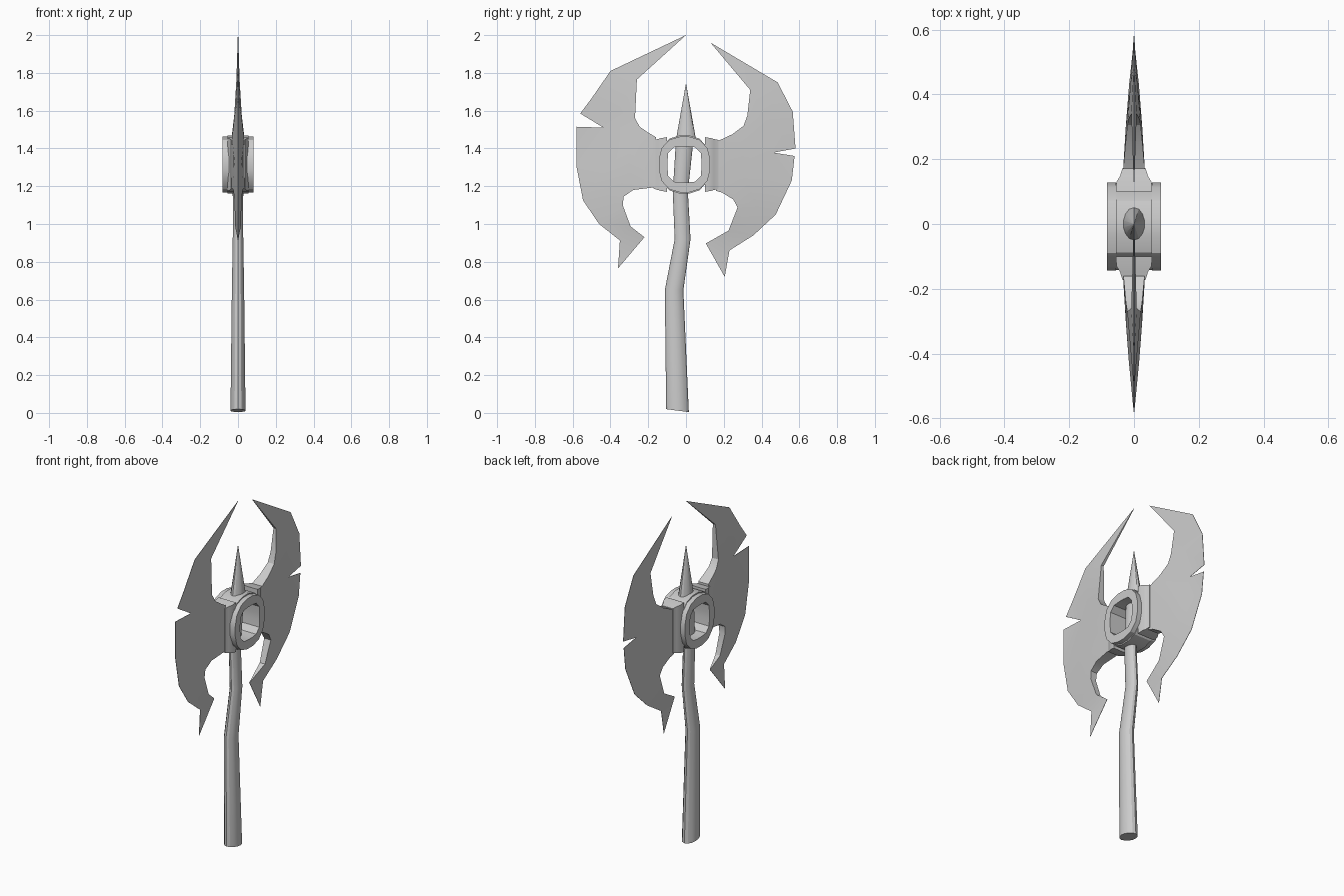
import bpy, bmesh, math
from mathutils import Vector
from mathutils.geometry import delaunay_2d_cdt

cube = bpy.data.objects.get("Cube")
if cube:
    bpy.data.objects.remove(cube)

GREY = 0.6
steel = bpy.data.materials.new("plain grey")
steel.use_nodes = True
steel.diffuse_color = (GREY, GREY, GREY, 1)
steel.node_tree.nodes["Principled BSDF"].inputs["Base Color"].default_value = (GREY, GREY, GREY, 1)

HUB_Z = 1.315


def finish(name, bm):
    """Turn a bmesh into a smooth-shaded object with sharp edges."""
    bmesh.ops.recalc_face_normals(bm, faces=bm.faces)
    mesh = bpy.data.meshes.new(name)
    bm.to_mesh(mesh)
    bm.free()
    mesh.materials.append(steel)
    obj = bpy.data.objects.new(name, mesh)
    bpy.context.collection.objects.link(obj)
    bpy.ops.object.select_all(action='DESELECT')
    obj.select_set(True)
    bpy.context.view_layer.objects.active = obj
    bpy.ops.object.shade_smooth_by_angle(angle=math.radians(30))
    return obj


def loft(name, sections, closed=False):
    """Bridge equal-sized loops; cap the ends or join last to first."""
    bm = bmesh.new()
    loops = [[bm.verts.new(p) for p in s] for s in sections]
    pairs = list(zip(loops, loops[1:]))
    if closed:
        pairs.append((loops[-1], loops[0]))
    else:
        bm.faces.new(loops[0])
        bm.faces.new(loops[-1])
    for a, b in pairs:
        for i in range(len(a)):
            j = (i + 1) % len(a)
            bm.faces.new((a[i], a[j], b[j], b[i]))
    return finish(name, bm)


def oval(x, half_y, half_z, power, sides=16):
    """Rounded-square loop around the hub axis."""
    pts = []
    for i in range(sides):
        a = math.tau * (i + 0.5) / sides
        c, s = math.cos(a), math.sin(a)
        k = (abs(c) ** power + abs(s) ** power) ** (-1 / power)
        pts.append((x, -0.008 + half_y * c * k, HUB_Z + half_z * s * k))
    return pts


def hub_ring(name, x0, x1, half_y, half_z):
    hole = (0.09, 0.095, 4)
    loft(name, [oval(x0, *hole), oval(x0, half_y, half_z, 2.5),
                oval(x1, half_y, half_z, 2.5), oval(x1, *hole)], closed=True)


def shaft_loop(y, z, r, slope=0, sides=14):
    return [(0.68 * r * math.sin(math.tau * i / sides),
             y + r * math.cos(math.tau * i / sides),
             z + slope * r * math.cos(math.tau * i / sides)) for i in range(sides)]


def blade(name, edge, inner, core):
    """Plate that is thick along the inner outline and sharp at the edge."""
    outline = edge + inner
    flat = [Vector(p) for p in outline + core]
    pts, _, tris, *_ = delaunay_2d_cdt(flat, [], [list(range(len(outline)))], 1, 1e-5)
    sharp = [Vector(p) for p in edge]

    def half(p):
        if min((p - q).length for q in sharp) < 0.001:
            return 0.001
        r = (p - Vector((0, HUB_Z))).length
        return max(0.05 - 0.08 * r, 0.004)

    bm = bmesh.new()
    sides = [[bm.verts.new((s * half(p), p.x, p.y)) for p in pts] for s in (1, -1)]
    for side in sides:
        for t in tris:
            bm.faces.new([side[i] for i in t])
    a, b = sides
    rim = [e for e in bm.edges if e.is_boundary]
    index = {v: i for i, v in enumerate(a)}
    for e in rim:
        if e.verts[0] in index and e.verts[1] in index:
            i, j = (index[v] for v in e.verts)
            bm.faces.new((a[i], a[j], b[j], b[i]))
    finish(name, bm)


# Bent shaft, widening toward the foot
loft("shaft", [shaft_loop(-.045, .012, .06, -.13), shaft_loop(-.063, .65, .049),
               shaft_loop(-.018, .92, .042), shaft_loop(-.03, 1.17, .04),
               shaft_loop(-.008, 1.43, .046)])

# Top spike
loft("top_spike", [shaft_loop(0, 1.43, .056), shaft_loop(0, 1.74, .001)])

# Pierced hub with a raised collar on each side
hub_ring("hub", -.056, .056, .135, .155)
for side, name in ((1, "left_collar"), (-1, "right_collar")):
    hub_ring(name, side * .056, side * .083, .137, .148)

# Flared roots joining hub and blades
for side, name in ((-1, "front_blade_root"), (1, "back_blade_root")):
    loft(name, [[(w, side * y, low), (w, side * y, top), (-w, side * y, top), (-w, side * y, low)]
                for y, w, low, top in ((.1, .056, 1.17, 1.46), (.13, .054, 1.175, 1.455),
                                       (.148, .043, 1.18, 1.45), (.172, .036, 1.187, 1.445))])

# Front blade: cutting edge from top tip to lower barb, then inner outline
blade("front_blade",
      [(0, 2), (-.4, 1.81), (-.5, 1.665), (-.56, 1.585), (-.437, 1.51), (-.58, 1.515),
       (-.58, 1.305), (-.545, 1.125), (-.46, 1), (-.35, .913), (-.36, .765), (-.22, .93)],
      [(-.293, .987), (-.335, 1.1), (-.33, 1.145), (-.28, 1.18), (-.16, 1.195),
       (-.16, 1.46), (-.205, 1.487), (-.245, 1.515), (-.27, 1.56), (-.26, 1.765)],
      [(-.3, 1.25), (-.3, 1.4), (-.42, 1.3), (-.36, 1.6), (-.42, 1.15)])

# Back blade, a little lower with a narrower notch
blade("back_blade",
      [(.13, 1.96), (.485, 1.75), (.565, 1.595), (.58, 1.4), (.463, 1.378), (.575, 1.36),
       (.56, 1.23), (.475, 1.05), (.357, .94), (.23, .86), (.205, .72), (.105, .897)],
      [(.225, .965), (.273, 1.088), (.25, 1.13), (.19, 1.167), (.16, 1.175),
       (.16, 1.435), (.245, 1.475), (.305, 1.52), (.325, 1.575), (.34, 1.71)],
      [(.3, 1.25), (.3, 1.4), (.43, 1.25), (.43, 1.55), (.37, 1.1)])
